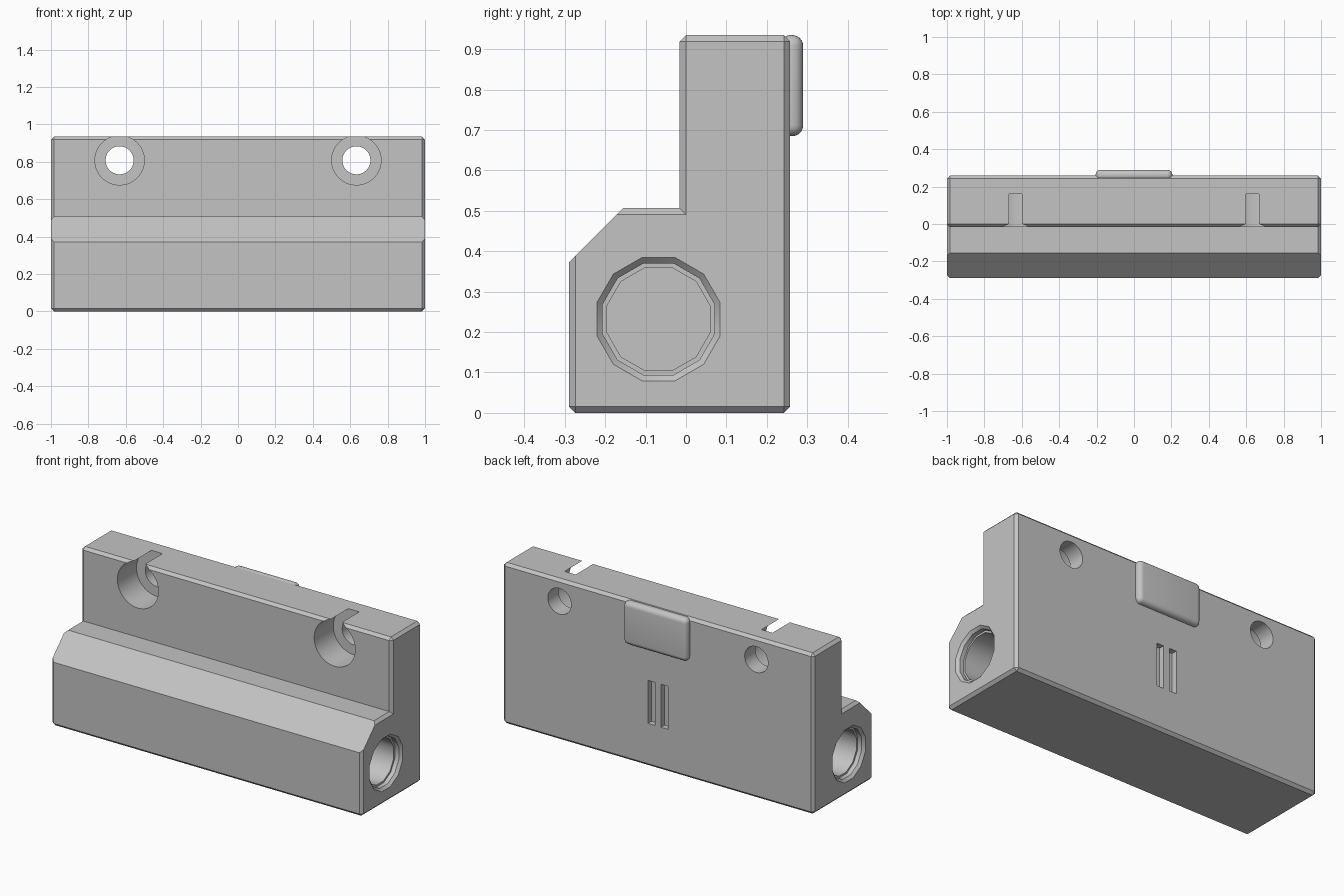
import bpy, bmesh, math
from mathutils import Matrix

cube = bpy.data.objects.get("Cube")
if cube:
    bpy.data.objects.remove(cube, do_unlink=True)

grey = bpy.data.materials.new("plain grey")
grey.use_nodes = True
colour = (0.55, 0.55, 0.55, 1)
grey.diffuse_color = colour
grey.node_tree.nodes["Principled BSDF"].inputs["Base Color"].default_value = colour


def make(name, bm):
    bmesh.ops.recalc_face_normals(bm, faces=bm.faces)
    mesh = bpy.data.meshes.new(name)
    bm.to_mesh(mesh)
    bm.free()
    mesh.materials.append(grey)
    ob = bpy.data.objects.new(name, mesh)
    bpy.context.collection.objects.link(ob)
    return ob


def prism(points, half):
    """Extrude a side profile of (y, z) points across the width."""
    bm = bmesh.new()
    face = bm.faces.new([bm.verts.new((-half, y, z)) for y, z in points])
    moved = bmesh.ops.extrude_face_region(bm, geom=[face])["geom"]
    bmesh.ops.translate(bm, vec=(2 * half, 0, 0),
                        verts=[v for v in moved if isinstance(v, bmesh.types.BMVert)])
    bmesh.ops.recalc_face_normals(bm, faces=bm.faces)
    return bm


def box(size, centre):
    bm = bmesh.new()
    bmesh.ops.create_cube(bm, size=1, matrix=Matrix.Translation(centre) @ Matrix.Diagonal((*size, 1)))
    return bm


def turned(stations, sides, place):
    """Stepped round solid: (distance along x, radius) stations."""
    bm = bmesh.new()
    rings = []
    for x, r in stations:
        angles = [2 * math.pi * (i + 0.5) / sides for i in range(sides)]
        rings.append([bm.verts.new((x, r * math.cos(a), r * math.sin(a))) for a in angles])
    for a, b in zip(rings, rings[1:]):
        for i in range(sides):
            j = (i + 1) % sides
            bm.faces.new((a[i], a[j], b[j], b[i]))
    bm.faces.new(rings[0])
    bm.faces.new(rings[-1])
    bm.transform(place)
    return bm


def activate(ob):
    bpy.ops.object.select_all(action='DESELECT')
    ob.select_set(True)
    bpy.context.view_layer.objects.active = ob


def cut(target, bm):
    cutter = make("cutter", bm)
    cutter.hide_render = True
    mod = target.modifiers.new("cut", 'BOOLEAN')
    mod.operation = 'DIFFERENCE'
    mod.solver = 'EXACT'
    mod.object = cutter
    activate(target)
    bpy.ops.object.modifier_apply(modifier=mod.name)
    bpy.data.objects.remove(cutter, do_unlink=True)


# Stepped body with chamfered outer edges
bm = prism([(-0.29, 0), (0.258, 0), (0.258, 0.935), (-0.016, 0.935),
            (-0.016, 0.507), (-0.29, 0.507)], 1)
outer = [e for e in bm.edges if e.is_convex]
bmesh.ops.bevel(bm, geom=outer, offset=0.016, segments=1, profile=0.5, affect='EDGES')
body = make("body", bm)

# Sloping front shoulder
cut(body, prism([(-0.39, 0.272), (-0.055, 0.607), (-0.39, 0.607)], 1.1))

for side in (1, -1):
    # Stepped blind bore in each end
    turn = Matrix.Rotation(0 if side > 0 else math.pi, 4, 'Z')
    cut(body, turned([(1.02, 0.178), (0.985, 0.143), (0.96, 0.143), (0.96, 0.1315), (0.2, 0.1315)],
                     12, Matrix.Translation((0, -0.068, 0.232)) @ turn))
    # Counterbored screw hole that breaks out of the top
    cut(body, turned([(-0.1, 0.132), (0.16, 0.132), (0.16, 0.075), (0.4, 0.075)], 48,
                     Matrix.Translation((side * 0.633, 0, 0.808)) @ Matrix.Rotation(math.pi / 2, 4, 'Z')))
    # Narrow slot in the back
    cut(body, box((0.045, 0.08, 0.25), (side * 0.042, 0.265, 0.375)))

activate(body)
bpy.ops.object.shade_smooth_by_angle(angle=math.radians(33))

# Rounded pad on the back
bm = box((0.41, 0.058, 0.25), (0, 0.261, 0.81))
bmesh.ops.bevel(bm, geom=bm.edges[:], offset=0.027, segments=6, profile=0.5, affect='EDGES')
pad = make("back_pad", bm)
activate(pad)
bpy.ops.object.shade_smooth_by_angle(angle=math.radians(40))
